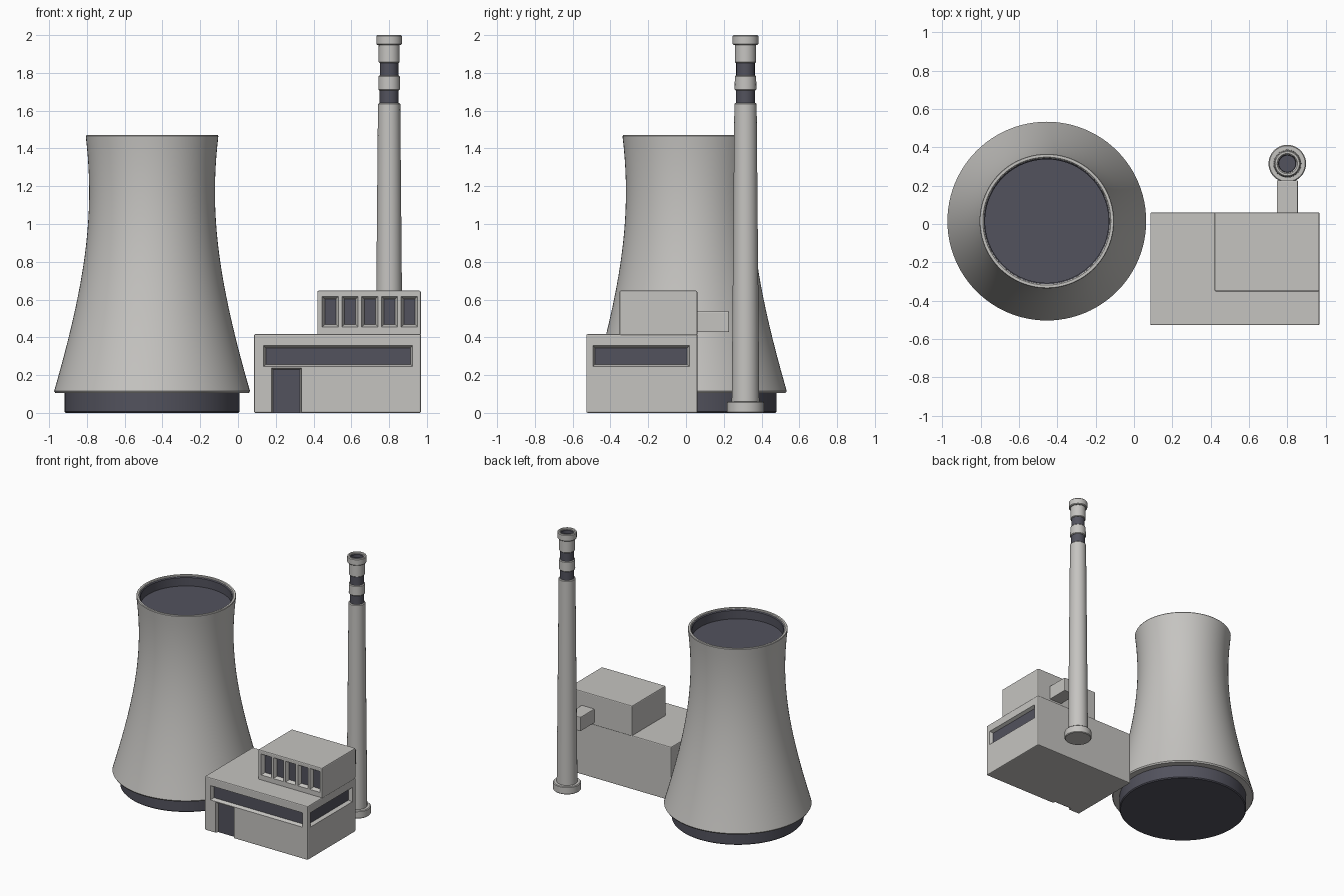
import bpy, bmesh, math

if "Cube" in bpy.data.objects:
    bpy.data.objects.remove(bpy.data.objects["Cube"])


def material(name, rgb):
    m = bpy.data.materials.new(name)
    m.diffuse_color = (*rgb, 1)
    m.use_nodes = True
    m.node_tree.nodes["Principled BSDF"].inputs["Base Color"].default_value = m.diffuse_color
    return m


CONCRETE = material("concrete grey", (0.56, 0.55, 0.53))
DARK = material("dark slate", (0.085, 0.085, 0.11))


def make_object(name, bm, mats):
    bmesh.ops.recalc_face_normals(bm, faces=bm.faces)
    mesh = bpy.data.meshes.new(name)
    bm.to_mesh(mesh)
    bm.free()
    ob = bpy.data.objects.new(name, mesh)
    bpy.context.collection.objects.link(ob)
    for m in mats:
        mesh.materials.append(m)
    bpy.ops.object.select_all(action='DESELECT')
    ob.select_set(True)
    bpy.context.view_layer.objects.active = ob
    return ob


def lathe(name, centre, profile, sides, mat, angle=35):
    """Revolve (radius, height) points; ends at radius 0 close to a point."""
    bm = bmesh.new()
    verts = [bm.verts.new((centre[0] + r, centre[1], z)) for r, z in profile]
    edges = [bm.edges.new(p) for p in zip(verts, verts[1:])]
    bmesh.ops.spin(bm, geom=verts + edges, cent=(*centre, 0), axis=(0, 0, 1),
                   angle=2 * math.pi, steps=sides)
    bmesh.ops.remove_doubles(bm, verts=bm.verts, dist=1e-4)
    ob = make_object(name, bm, [mat])
    bpy.ops.object.shade_smooth_by_angle(angle=math.radians(angle))
    return ob


def add_box(bm, lo, hi):
    size = [b - a for a, b in zip(lo, hi)]
    verts = bmesh.ops.create_cube(bm, size=1)["verts"]
    for v in verts:
        v.co = [a + (c + 0.5) * s for a, c, s in zip(lo, v.co, size)]
    return verts


def box(name, lo, hi, mat, bevel=0.0):
    bm = bmesh.new()
    add_box(bm, lo, hi)
    if bevel:
        bmesh.ops.bevel(bm, geom=bm.edges[:], offset=bevel, segments=2,
                        profile=0.5, affect='EDGES')
    return make_object(name, bm, [mat])


def recess(wall, name, axis, face, inward, span, heights, depth, slope, foot=None):
    """Cut a tapered opening into a wall and lay a dark pane on its floor.
    axis 0: wall faces along x, axis 1: along y. inward is the sign into the wall."""
    def ring(d, inset):
        a, b = span[0] + inset, span[1] - inset
        lo, hi = heights[0] + inset, heights[1] - inset
        if foot is not None:
            lo = foot
        p = face + inward * d
        return [((p, s, z) if axis == 0 else (s, p, z))
                for s, z in ((a, lo), (b, lo), (b, hi), (a, hi))]

    bm = bmesh.new()
    front = [bm.verts.new(c) for c in ring(-0.02, -slope * 0.02 / depth)]
    back = [bm.verts.new(c) for c in ring(depth, slope)]
    bm.faces.new(front)
    bm.faces.new(back)
    for i in range(4):
        j = (i + 1) % 4
        bm.faces.new((front[i], front[j], back[j], back[i]))
    cutter = make_object(name + "_cutter", bm, [CONCRETE])
    cutter.hide_render = True

    bpy.context.view_layer.objects.active = wall
    mod = wall.modifiers.new("opening", 'BOOLEAN')
    mod.operation, mod.solver, mod.object = 'DIFFERENCE', 'EXACT', cutter
    bpy.ops.object.modifier_apply(modifier=mod.name)
    bpy.data.objects.remove(cutter)

    pts = ring(depth - 0.006, slope) + ring(depth + 0.002, slope)
    lo = [min(p[k] for p in pts) for k in range(3)]
    hi = [max(p[k] for p in pts) for k in range(3)]
    lo[2] = max(lo[2], 0)
    box(name, lo, hi, DARK)


# Cooling tower: hyperbolic shell with a short lip and an open bottom
TOWER = (-0.455, 0.015)
WAIST, WAIST_Z, FLARE, BOTTOM, TOP = 0.333, 1.17, 0.142, 0.115, 1.465
shell = [(0.44, 0.105), (0.512, 0.105)]
for i in range(25):
    z = BOTTOM + (TOP - BOTTOM) * i / 24
    shell.append((math.sqrt(WAIST ** 2 + FLARE * (z - WAIST_Z) ** 2), z))
shell += [(0.348, 1.47), (0.334, 1.47), (0.329, 1.465), (0.324, 1.37)]
lathe("cooling_tower_shell", TOWER, shell, 96, CONCRETE)
lathe("cooling_tower_base", TOWER,
      [(0, 0), (0.457, 0), (0.464, 0.007), (0.464, 0.11), (0, 0.11)], 96, DARK)
lathe("cooling_tower_inside", TOWER,
      [(0.3285, 1.462), (0.322, 1.455), (0.322, 1.39), (0, 1.39)], 96, DARK)

# Main hall with strip windows and a door
hall = box("main_hall", (0.085, -0.528, 0), (0.968, 0.06, 0.417), CONCRETE, 0.007)
recess(hall, "front_window", 1, -0.528, 1, (0.135, 0.925), (0.245, 0.356), 0.03, 0.012)
recess(hall, "side_window", 0, 0.968, -1, (-0.493, 0.018), (0.245, 0.356), 0.03, 0.012)
recess(hall, "door", 1, -0.528, 1, (0.177, 0.337), (0, 0.238), 0.03, 0.008, foot=-0.02)

# Upper hall with a row of five windows
upper = box("upper_hall", (0.42, -0.352, 0.41), (0.968, 0.06, 0.647), CONCRETE, 0.007)
for i in range(5):
    x = 0.489 + 0.1045 * i
    recess(upper, f"upper_window_{i + 1}", 1, -0.352, 1,
           (x - 0.043, x + 0.043), (0.455, 0.617), 0.03, 0.014)

# Duct from the upper hall to the chimney
box("duct", (0.745, 0.04, 0.427), (0.855, 0.228, 0.537), CONCRETE, 0.005)

# Chimney: foot, tapering shaft, dark bands and a hollow cap
STACK = (0.80, 0.315)


def drum(name, r0, r1, z0, z1, mat, b=0.005):
    lathe(name, STACK, [(0, z0), (r0 - b, z0), (r0, z0 + b), (r1, z1 - b),
                        (r1 - b, z1), (0, z1)], 40, mat)


drum("chimney_foot", 0.098, 0.098, 0, 0.06, CONCRETE)
drum("chimney_shaft", 0.073, 0.059, 0.05, 1.64, CONCRETE)
drum("chimney_lower_band", 0.05, 0.05, 1.63, 1.715, DARK)
drum("chimney_middle_ring", 0.0575, 0.0565, 1.707, 1.787, CONCRETE)
drum("chimney_upper_band", 0.049, 0.049, 1.78, 1.86, DARK)
drum("chimney_neck", 0.056, 0.055, 1.853, 1.955, CONCRETE)
lathe("chimney_cap", STACK,
      [(0.04, 1.948), (0.063, 1.948), (0.068, 1.953), (0.068, 1.995),
       (0.063, 2.0), (0.053, 2.0), (0.048, 1.995), (0.046, 1.948)], 40, CONCRETE)
lathe("chimney_mouth", STACK, [(0.0475, 1.988), (0.044, 1.985), (0.044, 1.962), (0, 1.962)], 40, DARK)
